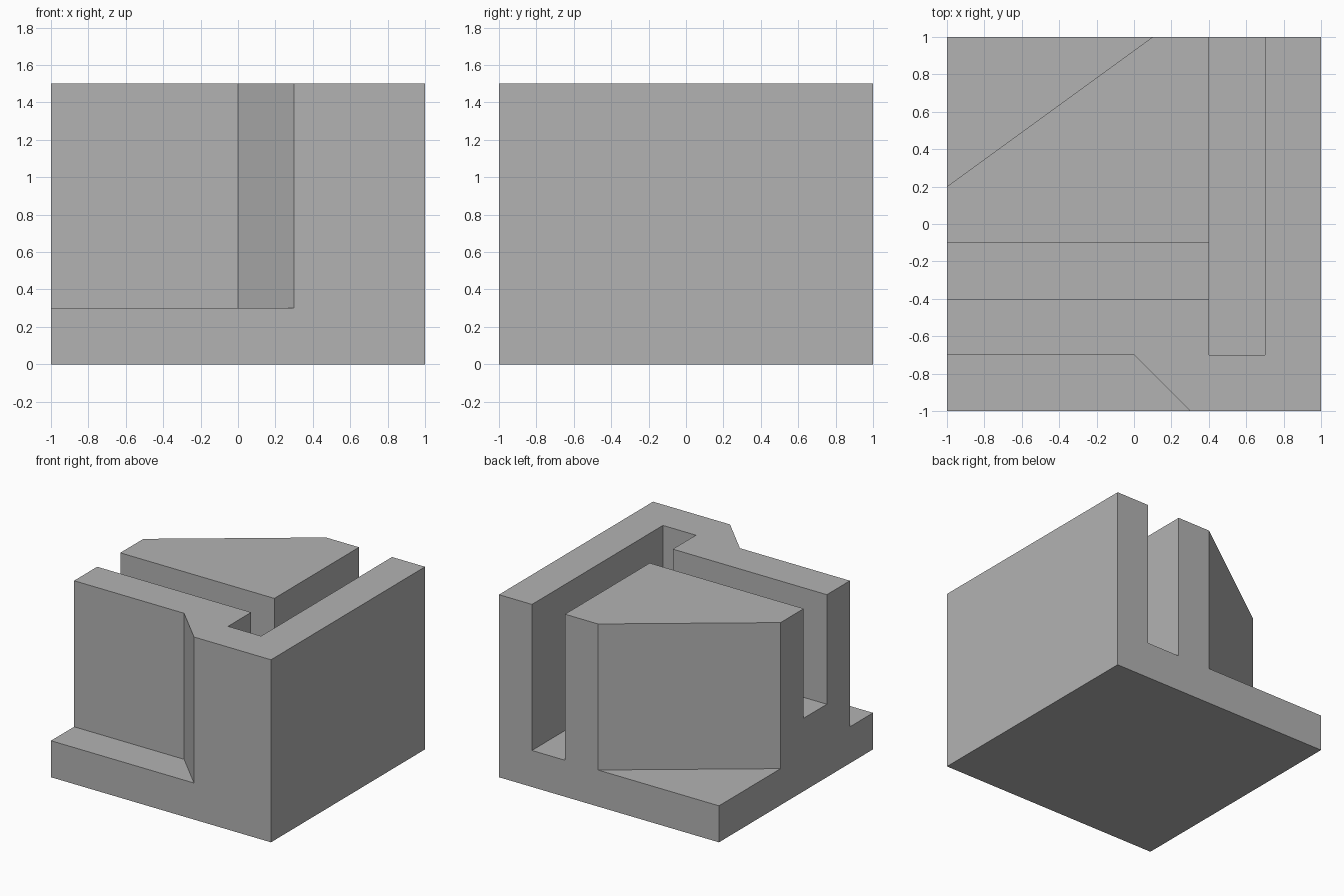
import bpy
import bmesh

cube = bpy.data.objects.get("Cube")
if cube:
    bpy.data.objects.remove(cube, do_unlink=True)

TOP, STEP, CROSS_FLOOR = 1.5, 0.3, 0.6
OUT = 1.2        # cutters run past the block's sides
ABOVE = TOP + 0.2

# Single matte grey
grey = bpy.data.materials.new("plain grey")
grey.use_nodes = True
colour = (0.45, 0.45, 0.45, 1)
grey.diffuse_color = colour
grey.node_tree.nodes["Principled BSDF"].inputs["Base Color"].default_value = colour


def prism(name, outline, z0, z1):
    """Extrude a plan outline from z0 to z1."""
    bm = bmesh.new()
    base = bm.faces.new([bm.verts.new((x, y, z0)) for x, y in outline])
    top = bmesh.ops.extrude_face_region(bm, geom=[base])["geom"]
    for v in top:
        if isinstance(v, bmesh.types.BMVert):
            v.co.z = z1
    bmesh.ops.recalc_face_normals(bm, faces=bm.faces[:])
    mesh = bpy.data.meshes.new(name)
    bm.to_mesh(mesh)
    bm.free()
    mesh.materials.append(grey)
    obj = bpy.data.objects.new(name, mesh)
    bpy.context.collection.objects.link(obj)
    return obj


def rect(x0, x1, y0, y1):
    return [(x0, y0), (x1, y0), (x1, y1), (x0, y1)]


block = prism("slotted_block", rect(-1, 1, -1, 1), 0, TOP)

# Plan outline and floor height of each cut
cuts = {
    "long_slot": (rect(0.4, 0.7, -0.7, OUT), STEP),
    "cross_slot": (rect(-OUT, 0.5, -0.4, -0.1), CROSS_FLOOR),
    "front_step": ([(-OUT, -OUT), (0.5, -OUT), (0, -0.7), (-OUT, -0.7)], STEP),
    # Slanted rear corner, its line carried past both sides
    "rear_corner": ([(-1.55, -0.2), (0.65, 1.4), (-1.55, 1.4)], STEP),
}

bpy.context.view_layer.objects.active = block
for name, (outline, floor) in cuts.items():
    cutter = prism(name + "_cutter", outline, floor, ABOVE)
    cutter.hide_render = True
    mod = block.modifiers.new(name, "BOOLEAN")
    mod.operation = "DIFFERENCE"
    mod.solver = "EXACT"
    mod.object = cutter
    bpy.ops.object.modifier_apply(modifier=name)
    bpy.data.objects.remove(cutter, do_unlink=True)
